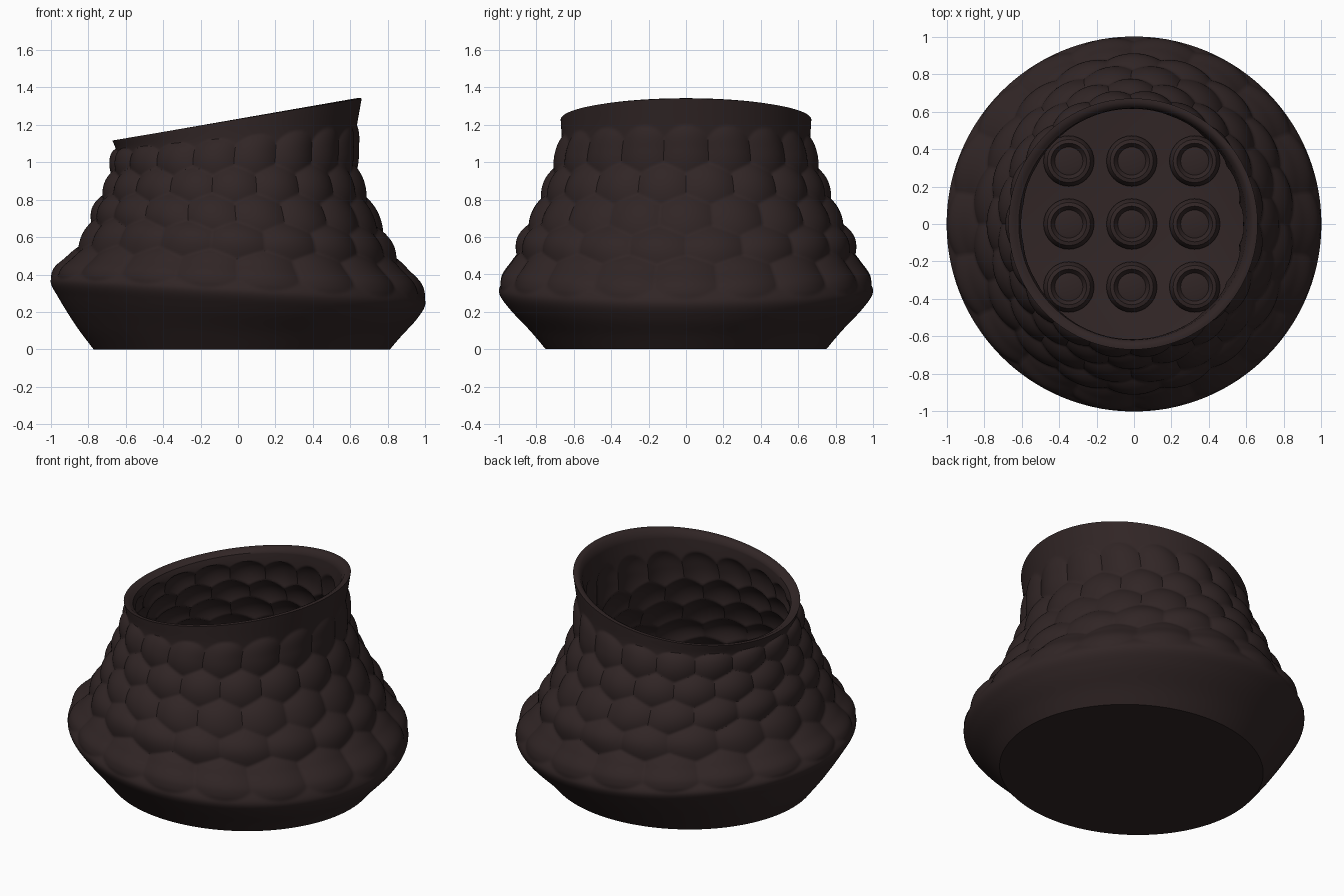
import bpy, bmesh, math

cube = bpy.data.objects.get("Cube")
if cube:
    bpy.data.objects.remove(cube)

clay = bpy.data.materials.new("dark_brown_clay")
clay.use_nodes = True
colour = (0.030, 0.0185, 0.0185, 1)
clay.diffuse_color = colour
clay.node_tree.nodes["Principled BSDF"].inputs["Base Color"].default_value = colour

# Tilted section rings: left x, left z, right x, right z, half depth in y
RINGS = [
    (-0.77, 0.00, 0.81, 0.00, 0.75),
    (-0.86, 0.12, 0.87, 0.07, 0.83),
    (-0.96, 0.28, 0.96, 0.17, 0.95),
    (-1.00, 0.365, 1.00, 0.25, 1.00),
    (-0.96, 0.42, 0.96, 0.33, 0.97),
    (-0.88, 0.485, 0.87, 0.42, 0.91),
    (-0.79, 0.63, 0.79, 0.57, 0.86),
    (-0.74, 0.75, 0.71, 0.72, 0.79),
    (-0.68, 0.89, 0.64, 0.90, 0.72),
    (-0.65, 1.00, 0.61, 1.05, 0.675),
    (-0.65, 1.06, 0.63, 1.17, 0.665),
    (-0.67, 1.115, 0.66, 1.34, 0.67),
]
KEYS = [(r[1] + r[3]) / 2 for r in RINGS]
TOP = KEYS[-1]
COLUMNS, ROWS, FIRST_ROW, ROW_STEP = 18, 5, 0.43, 0.15
BULGE, CELL_RADIUS = 0.036, 0.6
WALL, FLOOR = 0.05, 0.08


def section(v):
    """Smoothly blended ring at mid height v."""
    i = 0
    while i < len(KEYS) - 2 and v > KEYS[i + 1]:
        i += 1

    def slope(j, c):
        a, b = max(j - 1, 0), min(j + 1, len(KEYS) - 1)
        return (RINGS[b][c] - RINGS[a][c]) / (KEYS[b] - KEYS[a])

    h = KEYS[i + 1] - KEYS[i]
    t = (v - KEYS[i]) / h
    s = t * t * (3 - 2 * t)
    return [RINGS[i][c] * (1 - s) + RINGS[i + 1][c] * s
            + h * t * (1 - t) * ((1 - t) * slope(i, c) - t * slope(i + 1, c))
            for c in range(5)]


def cell_bulge(angle, v):
    """Pillow height of the nearest honeycomb cell."""
    column = angle / math.tau * COLUMNS
    row = (v - FIRST_ROW) / ROW_STEP
    best = 9.0
    for r in range(max(0, math.floor(row)), min(ROWS - 1, math.floor(row) + 1) + 1):
        shifted = column - (r % 2) / 2
        du = shifted - round(shifted)
        best = min(best, du * du + 0.75 * (row - r) ** 2)
    return BULGE * max(0.0, 1 - best / CELL_RADIUS ** 2)


def add_ring(bm, v, count, inset=0.0, drop=0.0, level=None):
    xl, zl, xr, zr, ry = section(v)
    ring = []
    for k in range(count):
        a = math.tau * k / count
        c, s = math.cos(a), math.sin(a)
        b = cell_bulge(a, v)
        z = (zl + zr) / 2 + (zr - zl) / 2 * c + 0.35 * b - drop
        ring.append(bm.verts.new((
            (xl + xr) / 2 + ((xr - xl) / 2 - inset + b) * c,
            (ry - inset + b) * s,
            z if level is None else level)))
    return ring


def bridge(bm, a, b):
    n = len(a)
    for k in range(n):
        bm.faces.new((a[k], a[(k + 1) % n], b[(k + 1) % n], b[k]))


def finish(bm, name, angle):
    bmesh.ops.recalc_face_normals(bm, faces=bm.faces)
    mesh = bpy.data.meshes.new(name)
    bm.to_mesh(mesh)
    bm.free()
    mesh.materials.append(clay)
    mesh.shade_smooth()
    mesh.set_sharp_from_angle(angle=math.radians(angle))
    obj = bpy.data.objects.new(name, mesh)
    bpy.context.collection.objects.link(obj)
    return obj


# Pot: outer wall, rounded lip, inner wall and floor in one closed skin
SEGMENTS, STEPS = 432, 130
bm = bmesh.new()
rings = [add_ring(bm, TOP * i / STEPS, SEGMENTS) for i in range(STEPS + 1)]
rings.append(add_ring(bm, TOP, SEGMENTS, 0.02, -0.002))
rings.append(add_ring(bm, TOP, SEGMENTS, 0.038, 0.008))
for i in range(STEPS - 3, 10, -1):
    rings.append(add_ring(bm, TOP * i / STEPS, SEGMENTS, WALL))
rings.append(add_ring(bm, FLOOR, SEGMENTS, WALL, level=FLOOR))
for lower, upper in zip(rings, rings[1:]):
    bridge(bm, lower, upper)
bm.faces.new(rings[0])
bm.faces.new(rings[-1])
finish(bm, "pot", 40)

# Floor studs: raised cups in a three by three grid
STUD = [(0.135, -0.01), (0.135, 0.01), (0.115, 0.04), (0.095, 0.045),
        (0.075, 0.02), (0.055, 0.025)]
for i in range(3):
    for j in range(3):
        bm = bmesh.new()
        loops = [[bm.verts.new((r * math.cos(math.tau * k / 32),
                                r * math.sin(math.tau * k / 32), z))
                  for k in range(32)] for r, z in STUD]
        for a, b in zip(loops, loops[1:]):
            bridge(bm, a, b)
        bm.faces.new(loops[0])
        bm.faces.new(loops[-1])
        stud = finish(bm, f"floor_stud_{i}_{j}", 35)
        stud.location = (-0.012 + 0.336 * (i - 1), 0.336 * (j - 1), FLOOR)
